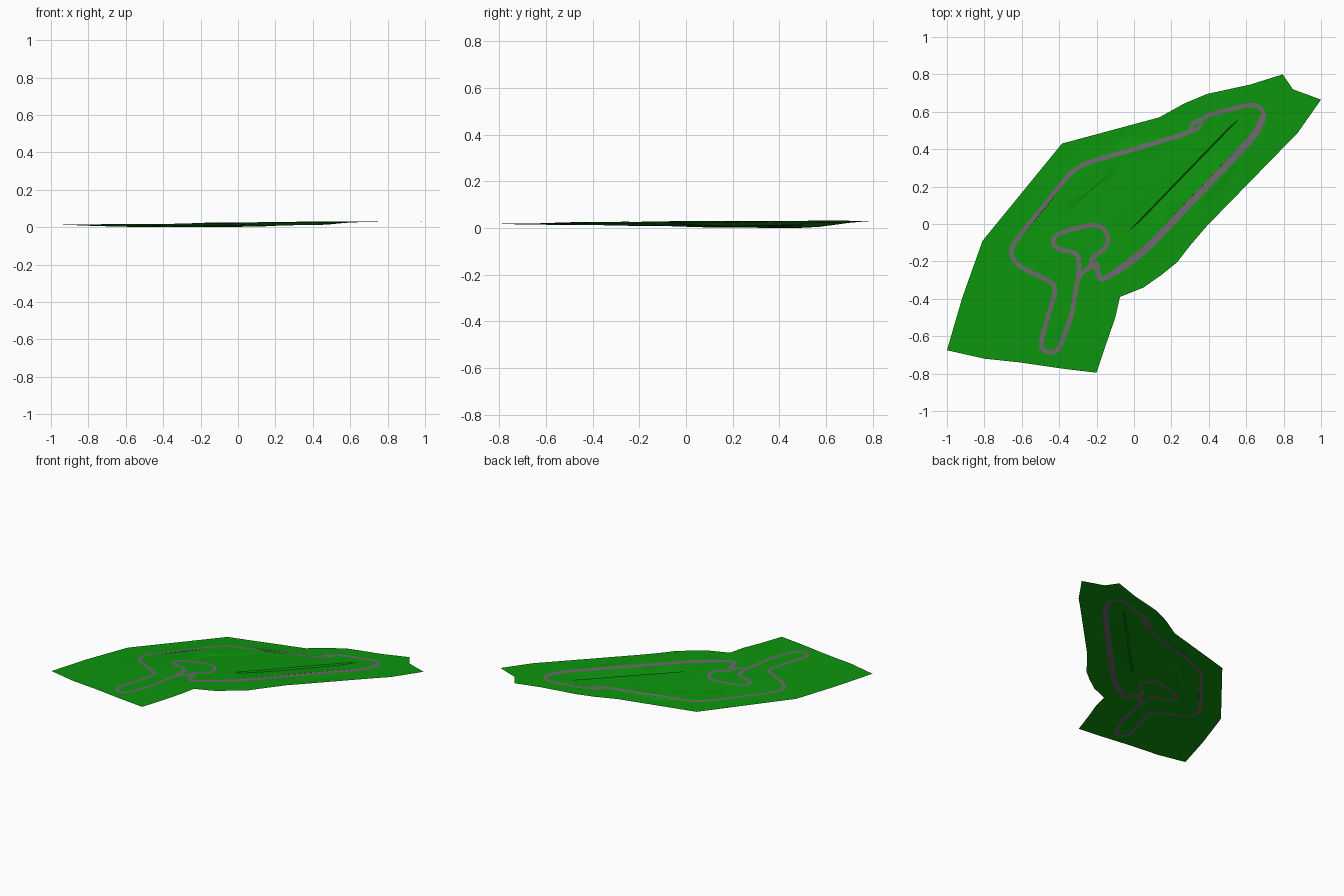
import bpy
import math
from mathutils import Vector
from mathutils.geometry import delaunay_2d_cdt, intersect_point_line

old = bpy.data.objects.get("Cube")
if old:
    bpy.data.objects.remove(old, do_unlink=True)


def material(name, colour):
    mat = bpy.data.materials.new(name)
    mat.use_nodes = True
    mat.diffuse_color = colour
    bsdf = mat.node_tree.nodes["Principled BSDF"]
    bsdf.inputs["Base Color"].default_value = colour
    bsdf.inputs["Roughness"].default_value = 1
    return mat


grass = material("grass green", (0.004, 0.30, 0.004, 1))
asphalt = material("asphalt grey", (0.16, 0.14, 0.16, 1))

# Ground outline
outline = [Vector(p) for p in (
    (-1, -.675), (-.92, -.4), (-.81, -.09), (-.385, .43), (.135, .57),
    (.27, .645), (.39, .695), (.62, .745), (.795, .8), (.85, .72),
    (1, .665), (.87, .48), (.79, .4), (.39, -.01), (.3, -.115),
    (.23, -.205), (.15, -.27), (.05, -.34), (-.075, -.39), (-.1, -.5),
    (-.145, -.63), (-.2, -.795), (-.37, -.775), (-.61, -.74), (-.8, -.72))]

# Road centre lines, each with its half width
roads = [
    (.012, ((.69, .56), (.695, .6), (.66, .635), (.6, .635), (.4, .585),
            (.36, .555), (.31, .54), (.305, .5), (.27, .48), (-.26, .325),
            (-.32, .29), (-.36, .25), (-.65, -.11), (-.66, -.17),
            (-.61, -.23), (-.46, -.3), (-.42, -.33), (-.425, -.38),
            (-.5, -.63), (-.49, -.675), (-.44, -.69), (-.4, -.67),
            (-.33, -.48), (-.3, -.28), (-.25, -.24), (-.2, -.22))),
    (.019, ((.69, .57), (.65, .48), (.1, -.1), (.01, -.18), (-.09, -.25))),
    (.014, ((-.08, -.245), (-.16, -.295), (-.19, -.29), (-.2, -.21))),
    (.012, ((-.3, -.28), (-.29, -.2), (-.31, -.15), (-.4, -.14), (-.44, -.1),
            (-.41, -.05), (-.24, -.005), (-.17, -.01), (-.13, -.08),
            (-.16, -.14), (-.23, -.18), (-.235, -.24))),
    (.009, ((.28, .485), (.345, .505), (.365, .555))),
]

# Height samples across the land: x, y, height
samples = ((-1, -.67, .018), (-.81, -.09, .012), (-.6, .15, .005),
           (-.385, .43, .003), (-.1, .5, .002), (.135, .57, .007),
           (.4, .695, .026), (.8, .8, .034), (1, .66, .036), (.79, .4, .035),
           (.4, 0, .035), (.15, -.27, .031), (-.075, -.39, .03),
           (-.2, -.795, .022), (-.6, -.74, .02), (0, .1, .024),
           (-.2, .2, .013), (.3, .35, .027), (-.4, -.3, .02))

# Earth banks: start, end, drop
banks = ((Vector((-.02, -.03)), Vector((.55, .56)), .012),
         (Vector((-.37, .06)), Vector((-.08, .32)), .003))
BANK_WIDTH = .007


def height(p):
    total = weight = 0
    for x, y, z in samples:
        w = 1 / ((p.x - x) ** 2 + (p.y - y) ** 2 + .01) ** 1.5
        total += w * z
        weight += w
    z = total / weight
    for a, b, drop in banks:
        along = (b - a).normalized()
        t = (p - a).dot(along) / (b - a).length
        d = (p - a).dot(Vector((along.y, -along.x)))
        if 0 < t < 1 and d > 0:
            fall = min(d / BANK_WIDTH, 1 - (d - BANK_WIDTH) / .1)
            z -= drop * max(0, fall) * math.sin(math.pi * t) ** .5
    return z


def smooth_path(points):
    """Round the corners of an open path by corner cutting."""
    pts = [Vector(p) for p in points]
    for _ in range(2):
        cut = [pts[0]]
        for a, b in zip(pts, pts[1:]):
            k = min(.25, .03 / (b - a).length)
            cut += [a.lerp(b, k), b.lerp(a, k)]
        pts = cut + [pts[-1]]
    return pts


def distance(p, path):
    best = 9
    for a, b in zip(path, path[1:]):
        q, t = intersect_point_line(p, a, b)
        q = a if t < 0 else b if t > 1 else q.to_2d()
        best = min(best, (p - q.to_2d()).length)
    return best


def inside(p):
    hit = False
    for a, b in zip(outline, outline[1:] + outline[:1]):
        if (a.y > p.y) != (b.y > p.y):
            if p.x < a.x + (p.y - a.y) / (b.y - a.y) * (b.x - a.x):
                hit = not hit
    return hit


verts, edges = [], []


def add_line(points, closed=False):
    first = len(verts)
    verts.extend(points)
    edges.extend((i, i + 1) for i in range(first, len(verts) - 1))
    if closed:
        edges.append((len(verts) - 1, first))


# Constraint lines: outline, both road edges, bank top and foot
add_line(outline, True)
paths = [(half, smooth_path(points)) for half, points in roads]
for half, path in paths:
    left, right = [], []
    for i, p in enumerate(path):
        tangent = (path[min(i + 1, len(path) - 1)] - path[max(i - 1, 0)]).normalized()
        side = Vector((-tangent.y, tangent.x)) * half
        left.append(p + side)
        right.append(p - side)
    add_line(left + right[::-1], True)
for a, b, drop in banks:
    along = (b - a).normalized()
    foot = Vector((along.y, -along.x)) * BANK_WIDTH
    for shift in (Vector((0, 0)), foot):
        add_line([a.lerp(b, i / 12) + shift for i in range(13)])

# Loose points so that the land can undulate
STEP = .08
for i in range(-12, 13):
    for j in range(-10, 11):
        p = Vector((i * STEP, j * STEP))
        if inside(p) and distance(p, outline + outline[:1]) > .02:
            verts.append(p)

flat, _, tris, *_ = delaunay_2d_cdt(verts, edges, [], 0, 1e-5)
heights = [height(p) for p in flat]
low = min(heights)
points = [(p.x, p.y, z - low) for p, z in zip(flat, heights)]

# Sort the triangles into road and grass
land, road = [], []
for tri in tris:
    centre = sum((flat[i] for i in tri), Vector((0, 0))) / len(tri)
    if inside(centre):
        on_road = any(distance(centre, path) < half for half, path in paths)
        (road if on_road else land).append(tri)


def make_object(name, faces, mat):
    used = sorted({i for f in faces for i in f})
    index = {v: i for i, v in enumerate(used)}
    mesh = bpy.data.meshes.new(name)
    mesh.from_pydata([points[i] for i in used], [],
                     [[index[i] for i in f] for f in faces])
    mesh.materials.append(mat)
    obj = bpy.data.objects.new(name, mesh)
    bpy.context.collection.objects.link(obj)
    bpy.ops.object.select_all(action="DESELECT")
    obj.select_set(True)
    bpy.context.view_layer.objects.active = obj
    bpy.ops.object.shade_smooth_by_angle(angle=math.radians(20))


make_object("grass_land", land, grass)
make_object("race_road", road, asphalt)
